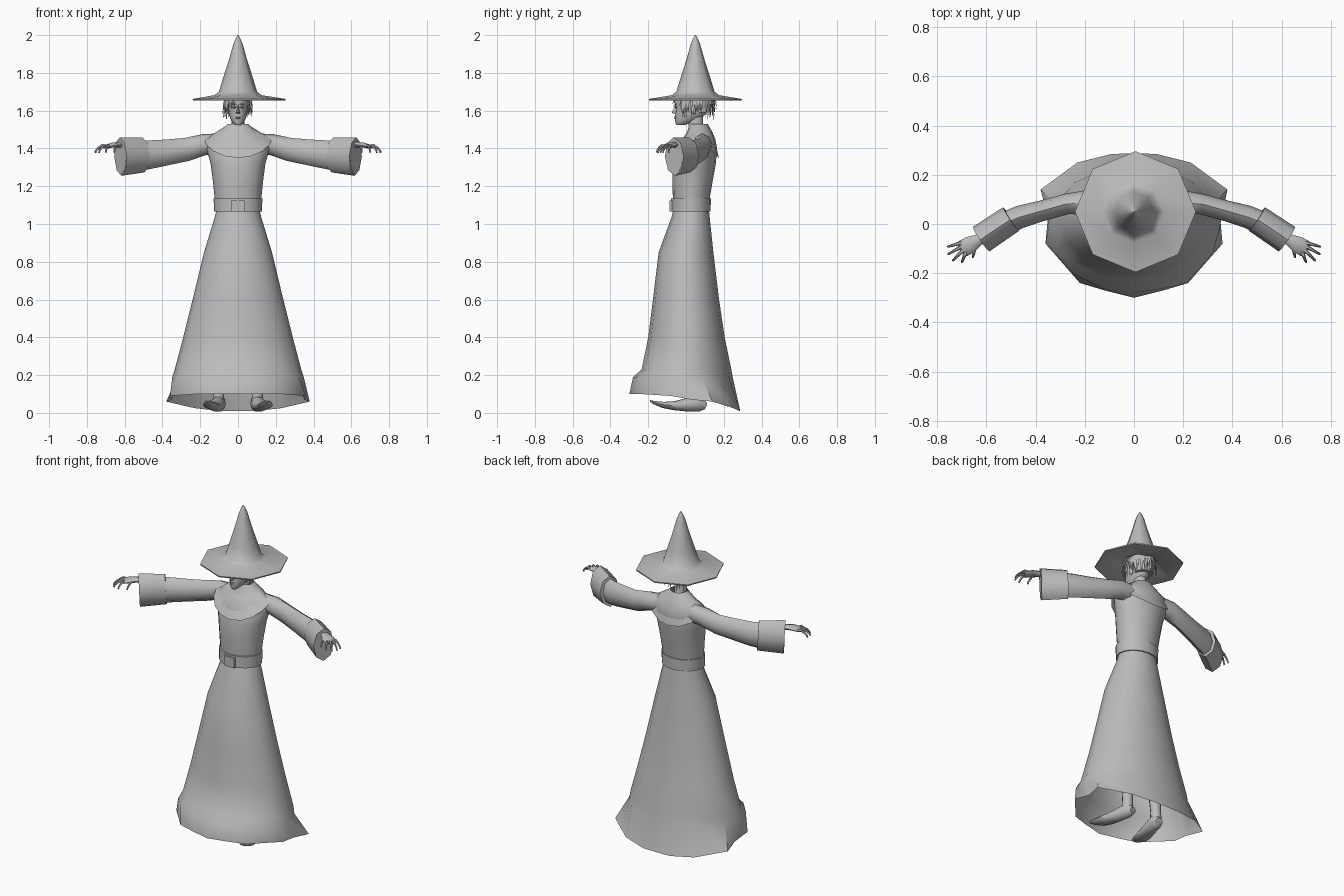
import bpy, bmesh, math, random
from mathutils import Vector

cube = bpy.data.objects.get("Cube")
if cube:
    bpy.data.objects.remove(cube)
random.seed(4)
grey = bpy.data.materials.new("plain_grey")
grey.use_nodes = True
COLOUR = (0.5, 0.5, 0.5, 1)
grey.diffuse_color = COLOUR
grey.node_tree.nodes["Principled BSDF"].inputs["Base Color"].default_value = COLOUR


def finish(name, bm, angle=50):
    bmesh.ops.recalc_face_normals(bm, faces=bm.faces)
    mesh = bpy.data.meshes.new(name)
    bm.to_mesh(mesh)
    bm.free()
    mesh.materials.append(grey)
    ob = bpy.data.objects.new(name, mesh)
    bpy.context.collection.objects.link(ob)
    bpy.ops.object.select_all(action='DESELECT')
    ob.select_set(True)
    bpy.context.view_layer.objects.active = ob
    bpy.ops.object.shade_smooth_by_angle(angle=math.radians(angle))
    return ob


def add_loft(bm, rings, start=True, end=True):
    rows = [[bm.verts.new(p) for p in ring] for ring in rings]
    n = len(rows[0])
    for a, b in zip(rows, rows[1:]):
        for i in range(n):
            j = (i + 1) % n
            bm.faces.new((a[i], a[j], b[j], b[i]))
    if start:
        bm.faces.new(rows[0])
    if end:
        bm.faces.new(rows[-1])


def loft(name, rings, start=True, end=True, angle=50):
    bm = bmesh.new()
    add_loft(bm, rings, start, end)
    return finish(name, bm, angle)


def oval(z, w, front, back, n=16, cx=0):
    """Level ring that starts at the front and runs round by the left side."""
    mid, d = (front + back) / 2, (back - front) / 2
    turns = [2 * math.pi * k / n for k in range(n)]
    return [(cx + w * math.sin(t), mid - d * math.cos(t), z) for t in turns]


def tube(path, n=8):
    """Rings along a path of (x, y, z, half width, half height), upright in section."""
    pts = [Vector(p[:3]) for p in path]
    rings = []
    for i, p in enumerate(path):
        along = pts[min(i + 1, len(pts) - 1)] - pts[max(i - 1, 0)]
        side = Vector((-along.y, along.x, 0)).normalized()
        up = along.cross(side).normalized()
        turns = [2 * math.pi * k / n for k in range(n)]
        rings.append([pts[i] + side * p[3] * math.cos(t) + up * p[4] * math.sin(t) for t in turns])
    return rings


def flip(path, s):
    return [(s * p[0], *p[1:]) for p in path]


def ball(name, centre, size):
    bm = bmesh.new()
    bmesh.ops.create_uvsphere(bm, u_segments=12, v_segments=8, radius=1)
    for v in bm.verts:
        v.co = Vector([c + a * b for c, a, b in zip(centre, v.co, size)])
    return finish(name, bm)


# Robe skirt, open below, with a shaped hem
half_hem = [(0, -.30, .10), (.12, -.27, .10), (.22, -.24, .10), (.36, -.08, .09), (.35, .03, .07),
            (.38, .14, .06), (.23, .25, .025), (.09, .285, .01), (0, .287, .01)]
hem = half_hem + [(-x, y, z) for x, y, z in half_hem[-2:0:-1]]
skirt = [(1.09, .11, -.065, .12), (1.04, .122, -.075, .125), (.85, .18, -.145, .145),
         (.6, .24, -.175, .175), (.4, .29, -.20, .205), (.23, .335, -.235, .24), (.19, .348, -.28, .247)]
loft("robe_skirt", [oval(*r) for r in skirt] + [hem], False, False)

# Robe torso
torso = [(1.08, .118, -.065, .12), (1.15, .125, -.07, .128), (1.22, .132, -.072, .14),
         (1.32, .145, -.072, .158), (1.40, .168, -.052, .165), (1.45, .165, -.02, .155),
         (1.485, .11, .005, .14), (1.53, .052, .02, .115)]
loft("robe_torso", [oval(*r) for r in torso], True, False)

# Shoulder yoke, dipping to a shallow point front and back
yoke = [[], [], []]
for k in range(16):
    t = 2 * math.pi * k / 16
    s, c = math.sin(t), math.cos(t)
    yoke[0].append((.048 * s, .068 - .045 * c, 1.53 - .03 * max(c, 0)))
    yoke[1].append((.122 * s, .07 - .078 * c, 1.483 - .015 * abs(c)))
    yoke[2].append((.18 * s, .052 - (.132 if c > 0 else .122) * c, 1.45 - .10 * abs(c) ** 1.2))
loft("shoulder_yoke", yoke, False, False)

# Belt and buckle
belt = [(1.065, .12, -.072, .123), (1.065, .127, -.08, .13), (1.135, .129, -.08, .132), (1.135, .12, -.07, .125)]
loft("belt", [oval(*r) for r in belt], False, False, 35)
bm = bmesh.new()
bmesh.ops.create_cube(bm, size=1)
for v in bm.verts:
    v.co = (v.co.x * .07, -.081 + v.co.y * .012, 1.095 + v.co.z * .06)
finish("belt_buckle", bm, 30)

# Sleeves, cuffs, hands, legs and shoes on both sides
sleeve = [(.10, .085, 1.425, .05, .055), (.18, .088, 1.42, .052, .056), (.27, .082, 1.395, .042, .062),
          (.37, .055, 1.38, .042, .068), (.46, .03, 1.368, .046, .075), (.53, 0, 1.36, .048, .08)]
cuff = [(.50, .02, 1.365, .046, .078), (.50, .02, 1.365, .058, .092), (.622, -.062, 1.357, .06, .102),
        (.622, -.062, 1.357, .054, .094), (.53, 0, 1.36, .046, .078)]
palm = [(.52, .005, 1.405, .022, .022), (.60, -.045, 1.415, .02, .016), (.635, -.066, 1.42, .024, .014),
        (.665, -.083, 1.418, .034, .013), (.695, -.10, 1.41, .035, .011), (.705, -.106, 1.407, .025, .008)]
fingers = [((.703, -.077), (.757, -.092)), ((.703, -.093), (.755, -.122)),
           ((.697, -.108), (.736, -.148)), ((.685, -.118), (.70, -.155)), ((.645, -.088), (.655, -.135))]
shoe = [(.095, .105, .035, .022, .018), (.10, .07, .05, .036, .045), (.115, 0, .042, .038, .036),
        (.13, -.06, .038, .044, .025), (.145, -.12, .042, .042, .017), (.155, -.17, .055, .024, .009),
        (.158, -.19, .064, .008, .004)]
leg = [(.85, .065, -.02, .09), (.5, .05, .01, .11), (.3, .045, .02, .11), (.12, .03, .035, .095), (.05, .032, .03, .1)]
for s, side in ((1, "left"), (-1, "right")):
    loft(side + "_sleeve", tube(flip(sleeve, s)), True, False)
    loft(side + "_cuff", tube(flip(cuff, s)), False, False)
    loft(side + "_hand", tube(flip(palm, s)))
    bm = bmesh.new()
    for (ax, ay), (bx, by) in fingers:
        path = []
        for u, drop in ((-.15, 0), (.3, -.004), (.65, .008), (.9, .022), (1, .034)):
            r = .0085 - .004 * max(u, 0)
            path.append((s * (ax + (bx - ax) * u), ay + (by - ay) * u, 1.412 - drop, r, r))
        add_loft(bm, tube(path, 6))
    finish(side + "_fingers", bm)
    loft(side + "_leg", [oval(*r, 10, s * (.075 + .03 * (1 - r[0]))) for r in leg])
    loft(side + "_shoe", tube(flip(shoe, s), 10))
    # Facial pairs
    ball(side + "_eye", (s * .02, -.053, 1.618), (.01, .006, .005))
    ball(side + "_eyebrow", (s * .021, -.056, 1.634), (.014, .006, .003))
    ball(side + "_ear", (s * .054, .04, 1.605), (.007, .014, .022))

# Head, neck, nose and lips
head = [(1.523, .014, -.05, -.01), (1.533, .026, -.056, .02), (1.555, .04, -.058, .07), (1.58, .048, -.057, .105),
        (1.61, .053, -.053, .12), (1.65, .057, -.062, .13), (1.70, .054, -.05, .125), (1.735, .03, -.02, .09)]
loft("head", [oval(*r) for r in head])
neck = [(1.46, .045, .01, .11), (1.51, .034, .015, .09), (1.58, .034, .01, .09)]
loft("neck", [oval(*r, 12) for r in neck])
nose = [(1.584, .009, -.066, -.04), (1.59, .010, -.076, -.04), (1.605, .006, -.068, -.04), (1.63, .004, -.059, -.04)]
loft("nose", [oval(*r, 8) for r in nose])
ball("upper_lip", (0, -.057, 1.567), (.014, .006, .003))
ball("lower_lip", (0, -.057, 1.560), (.012, .006, .004))

# Hair: a cap at the back and loose tapered locks
scalp = [(1.59, .052, .03, .13), (1.63, .06, .0, .138), (1.68, .064, -.03, .138), (1.725, .04, -.01, .11)]
loft("hair_cap", [oval(*r, 14) for r in scalp])
bm = bmesh.new()
for k in range(84):
    t = math.radians(random.uniform(50, 310))
    fringe = k >= 72
    if fringe:
        t = math.radians(random.uniform(315, 350))
    out = Vector((math.sin(t), -math.cos(t), 0))
    across = Vector((out.y, -out.x, 0))
    spread = random.uniform(.0, .022)
    length = random.uniform(.035, .075) if fringe else random.uniform(.07, .13)
    rows = []
    for u in (0, .35, .7, 1):
        r = .062 + spread * math.sin(u * 2.2)
        mid = Vector((out.x * r, .045 + out.y * (r + .035), 1.68 - length * u))
        mid += across * .008 * u * math.sin(k)
        w = .007 * (1 - u) + .0007
        rows.append([mid - across * w, mid + out * .003 * (1 - u * .8), mid + across * w])
    add_loft(bm, rows)
finish("hair_locks", bm)

# Pointed hat with a drooping eight-sided brim, hollow underneath
def octagon(z, r, cx=0):
    return oval(z, r, .05 - r, .05 + r, 8, cx)

hat = [octagon(1.70, .075), octagon(1.672, .10), octagon(1.655, .245, .006),
       octagon(1.662, .246, .006), octagon(1.682, .125), octagon(1.70, .101), octagon(1.77, .08),
       octagon(1.87, .048), octagon(1.955, .024), octagon(1.985, .011), octagon(2.0, .002)]
loft("hat", hat, True, True, 60)
